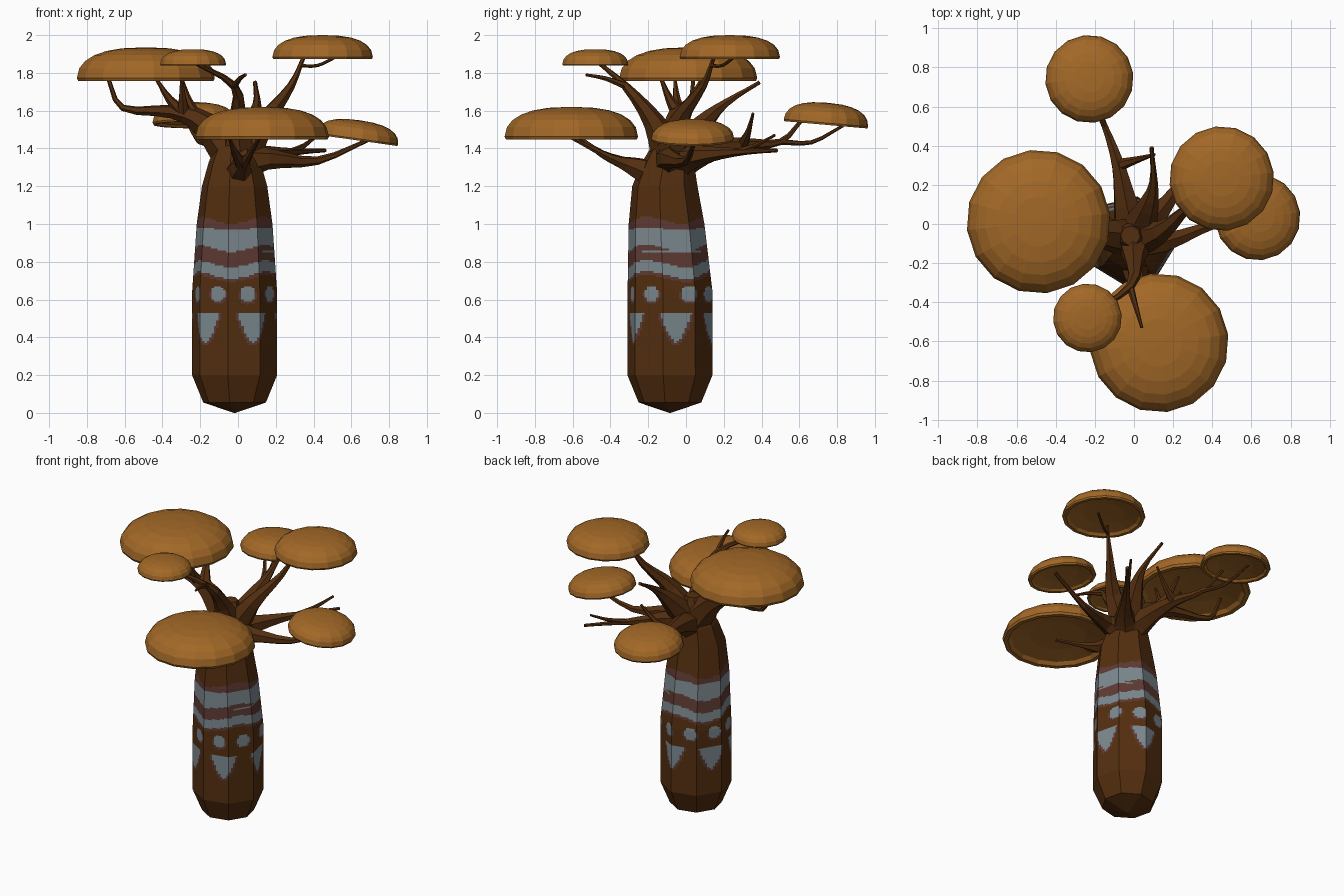
import bpy, bmesh, math
from mathutils import Vector, Matrix

if "Cube" in bpy.data.objects:
    bpy.data.objects.remove(bpy.data.objects["Cube"])


def material(name, rgb):
    m = bpy.data.materials.new(name)
    m.diffuse_color = (*rgb, 1)
    m.use_nodes = True
    m.node_tree.nodes["Principled BSDF"].inputs["Base Color"].default_value = m.diffuse_color
    return m


BARK = material("brown bark", (0.088, 0.028, 0.005))
LEAF = material("ochre foliage", (0.36, 0.138, 0.020))
PALE = material("pale grey paint", (0.20, 0.25, 0.275))
RED = material("dull red paint", (0.115, 0.043, 0.034))


def finish(name, bm, mats):
    bmesh.ops.recalc_face_normals(bm, faces=bm.faces)
    me = bpy.data.meshes.new(name)
    bm.to_mesh(me)
    bm.free()
    for m in mats:
        me.materials.append(m)
    ob = bpy.data.objects.new(name, me)
    bpy.context.collection.objects.link(ob)


def skin(bm, rings):
    """Join closed rings of points with quads and cap both ends."""
    rings = [[bm.verts.new(p) for p in ring] for ring in rings]
    for a, b in zip(rings, rings[1:]):
        n = len(a)
        for i in range(n):
            bm.faces.new((a[i], a[(i + 1) % n], b[(i + 1) % n], b[i]))
    bm.faces.new(rings[0])
    bm.faces.new(rings[-1])


# ---- trunk: eight flat sides, finely divided so the paint can be set by rule
PROFILE = [  # z, centre y, radius
    (0, -.085, .004), (.055, -.085, .168), (.2, -.085, .228), (.65, -.085, .227),
    (1, -.103, .203), (1.2, -.112, .175), (1.33, -.095, .138), (1.53, -.06, .05)]
SIDES, SPLIT = 8, 12


def section(z):
    """Trunk centre and radius at height z."""
    for p, q in zip(PROFILE, PROFILE[1:]):
        if z <= q[0] + 1e-6:
            t = (z - p[0]) / (q[0] - p[0])
            y, r = (p[k] + (q[k] - p[k]) * t for k in (1, 2))
            return Vector((-.018, y, z)), r


def trunk_ring(z):
    c, r = section(z)
    corners = [c + Matrix.Rotation(math.radians(36 + 45 * i), 3, 'Z') @ Vector((r, 0, 0))
               for i in range(SIDES)]
    return [corners[i].lerp(corners[(i + 1) % SIDES], j / SPLIT)
            for i in range(SIDES) for j in range(SPLIT)]


def arc(a, bearing):
    """Distance around the trunk between angle a and a bearing."""
    return abs((a - bearing + 180) % 360 - 180) * math.pi / 180 * .22


def paint(a, z):
    """0 bark, 1 pale, 2 red"""
    wave = .018 * math.cos(math.radians(3 * (a - 265)))
    w = z + wave
    # wavy bands
    if z + wave * .4 > .975:
        return 2 if w < 1.02 else 0
    for low, colour in ((.872, 1), (.79, 2), (.73, 1), (.712, 2)):
        if w > low:
            thin = colour == 2 and .848 < z < .862 and arc(a, 10) < .2
            return 1 if thin else colour
    # round dots above downward-pointing patches, each with a red rim
    dot = min(math.hypot(arc(a, 28 + 43.5 * k), z - .63) for k in range(8)) / .043
    near = min(arc(a, 9 + 72 * k) for k in range(5))

    def in_patch(grow):
        h = min((z - .37 + grow) / .15, 1)
        return h > 0 and z < .53 and near < .085 * h ** .65 + grow * .7
    if dot < 1 or in_patch(0):
        return 1
    return 2 if in_patch(.014) or (dot < 1.28 and z < .64) else 0


bm = bmesh.new()
skin(bm, [trunk_ring(z) for z in
          sorted({p[0] for p in PROFILE} | {round(.3 + .01 * i, 2) for i in range(77)})])
for f in bm.faces:
    c = f.calc_center_median()
    if .3 < c.z < 1.06:
        d = c - section(c.z)[0]
        f.material_index = paint(math.degrees(math.atan2(d.y, d.x)) % 360, c.z)
finish("trunk", bm, [BARK, PALE, RED])


# ---- branches: tapered six-sided tubes along smoothed paths
def smooth(pts, steps=3):
    """Catmull-Rom curve through the points."""
    p = [pts[0] * 2 - pts[1], *pts, pts[-1] * 2 - pts[-2]]
    out = []
    for a, b, c, d in zip(p, p[1:], p[2:], p[3:]):
        for t in (k / steps for k in range(steps)):
            out.append(.5 * (2 * b + (c - a) * t + (2 * a - 5 * b + 4 * c - d) * t * t
                             + (3 * b - a - 3 * c + d) * t ** 3))
    return out + [pts[-1]]


def tube(name, pts, thick, tip, power):
    path, rings, u = smooth(pts), [], Vector((.3, .2, 1)).orthogonal()
    n = len(path) - 1
    radii = [tip + (thick - tip) * (1 - i / n) ** power for i in range(n + 1)]
    for i, p in enumerate(path):
        d = (path[min(i + 1, n)] - path[max(i - 1, 0)]).normalized()
        u = (u - d * u.dot(d)).normalized()
        v = d.cross(u)
        rings.append([p + radii[i] * (u * math.cos(k * math.pi / 3) + v * math.sin(k * math.pi / 3))
                      for k in range(6)])
    bm = bmesh.new()
    skin(bm, rings)
    finish(name, bm, [BARK])
    return path, radii


HUB = Vector((0, -.07, 1.32))


def limb(name, *pts, drop=0.0):
    return tube(name, [HUB - Vector((0, 0, drop)), *map(Vector, pts)], .115, .011, 2)


def twig(name, parent, at, tip, sag=0.02):
    """Grow a twig from a fraction of the parent's length."""
    path, radii = parent
    i = round(at * (len(path) - 1))
    tip = Vector(tip)
    mid = path[i].lerp(tip, .5) - Vector((0, 0, sag))
    tube(name, [path[i], mid, tip], radii[i] * .9, .008, 1.3)


left = limb("left_branch", (-.18, -.05, 1.53), (-.35, -.03, 1.595), (-.61, .02, 1.615), (-.69, .04, 1.78))
twig("left_twig_inner", left, .4, (-.3, -.14, 1.79))
twig("left_twig_outer", left, .45, (-.44, -.06, 1.78))
twig("left_twig_back", left, .3, (-.3, .09, 1.78))
upper = limb("upper_front_branch", (0, -.17, 1.54), (-.02, -.32, 1.73), (-.24, -.47, 1.86))
twig("upper_front_twig", upper, .62, (.04, -.53, 1.79), -.01)
high = limb("upper_right_branch", (.14, -.04, 1.54), (.28, .09, 1.73), (.35, .15, 1.89))
twig("upper_right_twig", high, .9, (.51, .25, 1.88))
limb("back_spike", (.07, .09, 1.53), (.1, .21, 1.64), (.09, .39, 1.75))
back = limb("back_branch", (-.04, .1, 1.385), (-.08, .3, 1.42), (-.15, .5, 1.435), (-.22, .62, 1.56))
twig("back_twig_outer", back, .75, (-.26, .83, 1.52), .045)
twig("back_twig_side", back, .5, (.105, .355, 1.585))
limb("right_branch", (.16, -.09, 1.345), (.42, 0, 1.335), (.7, .05, 1.45))
rear = limb("back_right_branch", (.13, .06, 1.36), (.28, .26, 1.38), (.46, .48, 1.39))
twig("back_right_twig", rear, .7, (.42, .47, 1.47), .01)
front = limb("front_branch", (.01, -.27, 1.3), (.05, -.4, 1.35), (.12, -.63, 1.47), drop=.1)
twig("front_twig", front, .5, (-.05, -.58, 1.47))


# ---- canopies: rounded caps with a shallow hollow underneath
def canopy(name, centre, radius, height, tilt_x=0, tilt_y=0, sides=16):
    profile = [(.02, .27), (.5, .25), (.84, .12), (.9, 0), (.98, 0)]
    for k in range(7):
        t = math.pi / 2 * (.03 + .96 * k / 6)
        profile.append((math.cos(t) ** .8, math.sin(t) ** .8))
    bm = bmesh.new()
    skin(bm, [[(r * radius * math.cos(t), r * radius * math.sin(t), h * height)
               for t in (2 * math.pi * (k + .3) / sides for k in range(sides))] for r, h in profile])
    rot = Matrix.Rotation(math.radians(tilt_x), 4, 'X') @ Matrix.Rotation(math.radians(tilt_y), 4, 'Y')
    bmesh.ops.transform(bm, matrix=Matrix.Translation(centre) @ rot, verts=bm.verts)
    finish(name, bm, [LEAF])


canopy("left_canopy", (-.488, .012, 1.757), .368, .178)
canopy("front_canopy", (.128, -.607, 1.448), .356, .172)
canopy("upper_front_canopy", (-.238, -.48, 1.838), .176, .087)
canopy("upper_right_canopy", (.448, .232, 1.873), .268, .127)
canopy("right_canopy", (.63, .035, 1.443), .221, .107, tilt_y=8)
canopy("back_canopy", (-.228, .74, 1.525), .226, .117, tilt_x=-5)
